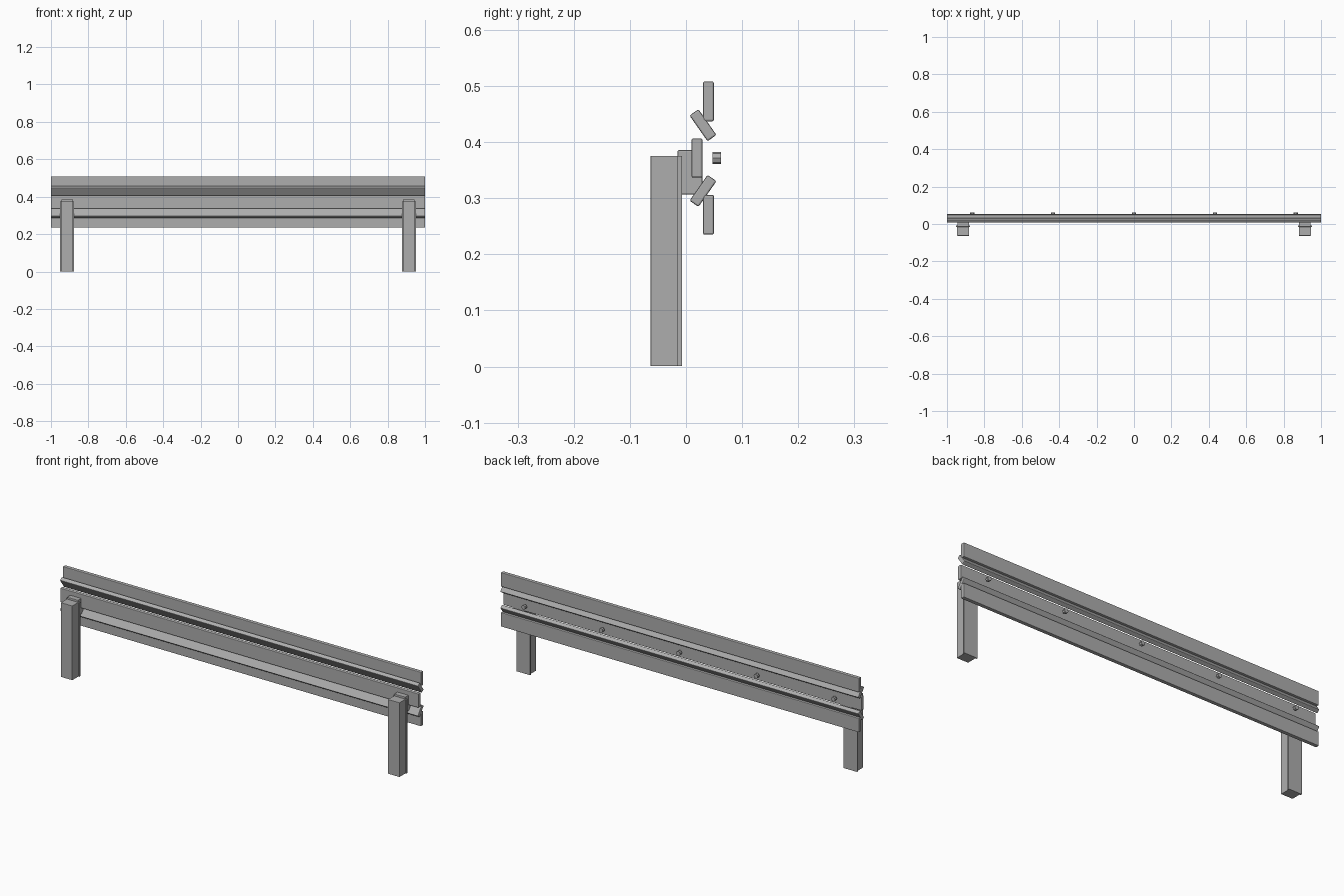
import bpy
import math

cube = bpy.data.objects.get("Cube")
if cube:
    bpy.data.objects.remove(cube, do_unlink=True)

# Single galvanised steel colour
steel = bpy.data.materials.new("galvanised_grey")
steel.use_nodes = True
color = (0.42, 0.42, 0.42, 1)
steel.diffuse_color = color
bsdf = steel.node_tree.nodes["Principled BSDF"]
bsdf.inputs["Base Color"].default_value = color
bsdf.inputs["Roughness"].default_value = 0.6


def finish(ob, name, bevel=0):
    ob.name = name
    ob.data.materials.append(steel)
    if bevel:
        mod = ob.modifiers.new("Rounded edges", 'BEVEL')
        mod.width = bevel
        mod.segments = 2
        mod.limit_method = 'ANGLE'
    return ob


def box(name, center, size, tilt=0, bevel=0.003):
    bpy.ops.mesh.primitive_cube_add(size=1)
    ob = bpy.context.object
    for v in ob.data.vertices:
        v.co = [c * s for c, s in zip(v.co, size)]
    ob.location = center
    ob.rotation_euler.x = tilt
    return finish(ob, name, bevel)


# Rail: five full-length slats, symmetric about the middle height
MID = 0.3715
LENGTH = 2.0
THICK = 0.0195
box("middle_slat", (0, 0.0195, MID), (LENGTH, THICK, 0.07))
for side, label in ((1, "upper"), (-1, "lower")):
    box(label + "_outer_slat", (0, 0.04, MID + side * 0.101),
        (LENGTH, THICK, 0.071))
    box(label + "_sloped_slat", (0, 0.0303, MID + side * 0.0585),
        (LENGTH, THICK, 0.056), tilt=side * math.radians(35))

# Posts, each with a rear flange and a spacer block carrying the rail
for side, label in ((1, "left"), (-1, "right")):
    x = side * 0.9135
    box(label + "_post", (x, -0.0385, 0.188), (0.064, 0.049, 0.375), bevel=0.001)
    box(label + "_post_flange", (x, -0.011, 0.188), (0.076, 0.008, 0.375), bevel=0.001)
    box(label + "_spacer", (x, 0.007, 0.346), (0.062, 0.044, 0.079), bevel=0.002)

# Row of bolt heads along the back
for i in range(5):
    bpy.ops.mesh.primitive_cylinder_add(
        vertices=8, radius=0.011, depth=0.015,
        location=((i - 2) * 0.4325, 0.0547, MID),
        rotation=(math.radians(90), 0, 0))
    finish(bpy.context.object, f"bolt_{i + 1}")
